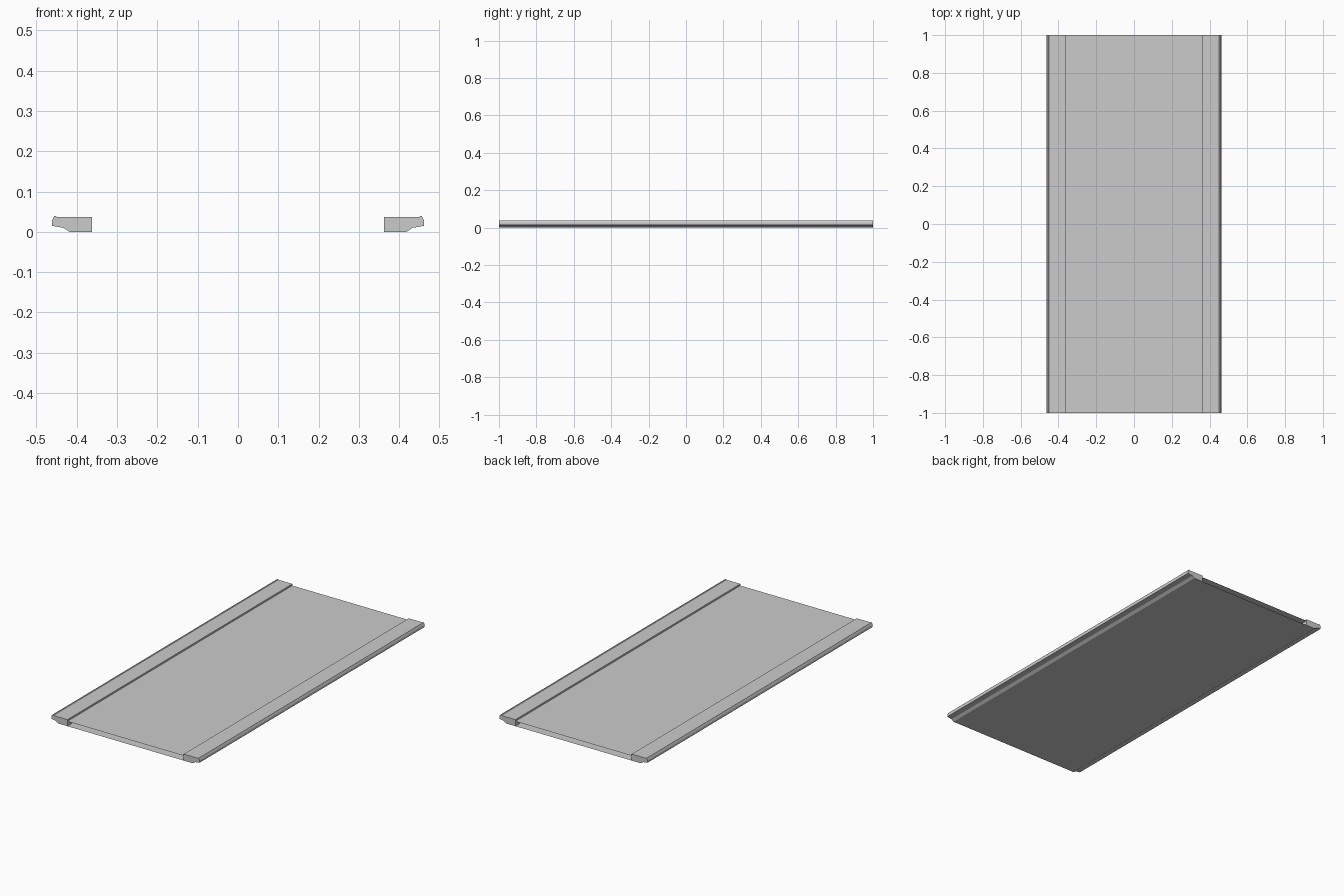
import bpy, bmesh

if "Cube" in bpy.data.objects:
    bpy.data.objects.remove(bpy.data.objects["Cube"])

HALF = 1.0      # half length along y
INNER = 0.362   # inner face of the side rails

# Rail cross-section (x, z) for the right side
RAIL = [(INNER, 0), (0.418, 0), (0.433, 0.010), (0.462, 0.015), (0.462, 0.027),
        (0.456, 0.039), (0.452, 0.039), (0.449, 0.0365), (INNER, 0.0365)]


def finish(name, bm):
    mesh = bpy.data.meshes.new(name)
    bm.to_mesh(mesh)
    bm.free()
    obj = bpy.data.objects.new(name, mesh)
    bpy.context.collection.objects.link(obj)


def rail(name, side):
    bm = bmesh.new()
    face = bm.faces.new([bm.verts.new((side * x, -HALF, z)) for x, z in RAIL])
    ext = bmesh.ops.extrude_face_region(bm, geom=[face], use_keep_orig=True)
    verts = [g for g in ext["geom"] if isinstance(g, bmesh.types.BMVert)]
    bmesh.ops.translate(bm, verts=verts, vec=(0, 2 * HALF, 0))
    bmesh.ops.recalc_face_normals(bm, faces=bm.faces)
    finish(name, bm)


def sheet(name, z, up):
    bm = bmesh.new()
    corners = [(-INNER, -HALF), (INNER, -HALF), (INNER, HALF), (-INNER, HALF)]
    face = bm.faces.new([bm.verts.new((x, y, z)) for x, y in corners])
    if not up:
        face.normal_flip()
    finish(name, bm)


# Profiled side rails
rail("right_rail", 1)
rail("left_rail", -1)

# Thin deck skins between the rails, open at both ends
sheet("top_skin", 0.027, True)
sheet("bottom_skin", 0.0, False)
